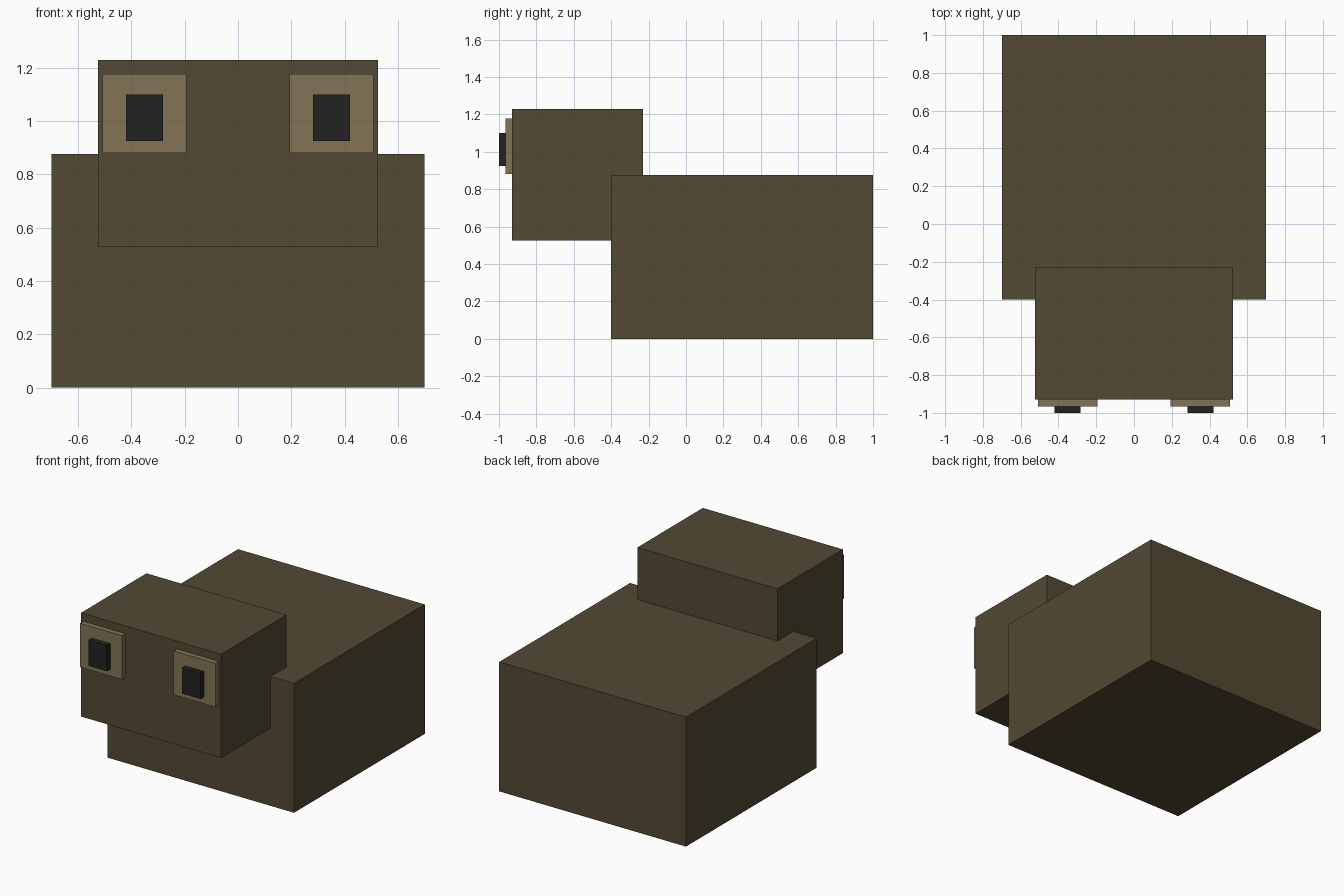
import bpy

default = bpy.data.objects.get("Cube")
if default:
    bpy.data.objects.remove(default, do_unlink=True)


def make_material(name, color):
    mat = bpy.data.materials.new(name)
    mat.use_nodes = True
    mat.diffuse_color = (*color, 1)
    bsdf = next(n for n in mat.node_tree.nodes if n.type == "BSDF_PRINCIPLED")
    bsdf.inputs["Base Color"].default_value = (*color, 1)
    bsdf.inputs["Roughness"].default_value = 0.9
    return mat


def box(name, low, high, mat):
    """Box spanning two opposite corners."""
    centre = [(a + b) / 2 for a, b in zip(low, high)]
    size = [b - a for a, b in zip(low, high)]
    bpy.ops.mesh.primitive_cube_add(size=1, location=centre)
    obj = bpy.context.object
    obj.name = name
    obj.scale = size
    bpy.ops.object.transform_apply(location=False, rotation=False, scale=True)
    obj.data.materials.append(mat)
    return obj


brown = make_material("dark_olive_brown", (0.084, 0.067, 0.034))
tan = make_material("tan", (0.223, 0.174, 0.093))
black = make_material("soft_black", (0.016, 0.016, 0.016))

# Body and overlapping head
box("body", (-0.7, -0.4, 0), (0.7, 1, 0.877), brown)
box("head", (-0.525, -0.93, 0.527), (0.525, -0.23, 1.23), brown)

# Raised eyes with raised pupils, one pair per side
for side, sign in (("left", 1), ("right", -1)):
    for part, half, front, back, bottom, top, mat in (
        ("eye", 0.157, -0.965, -0.93, 0.88, 1.177, tan),
        ("pupil", 0.069, -1, -0.965, 0.925, 1.1, black),
    ):
        x = sign * 0.351
        box(f"{side}_{part}", (x - half, front, bottom), (x + half, back, top), mat)
